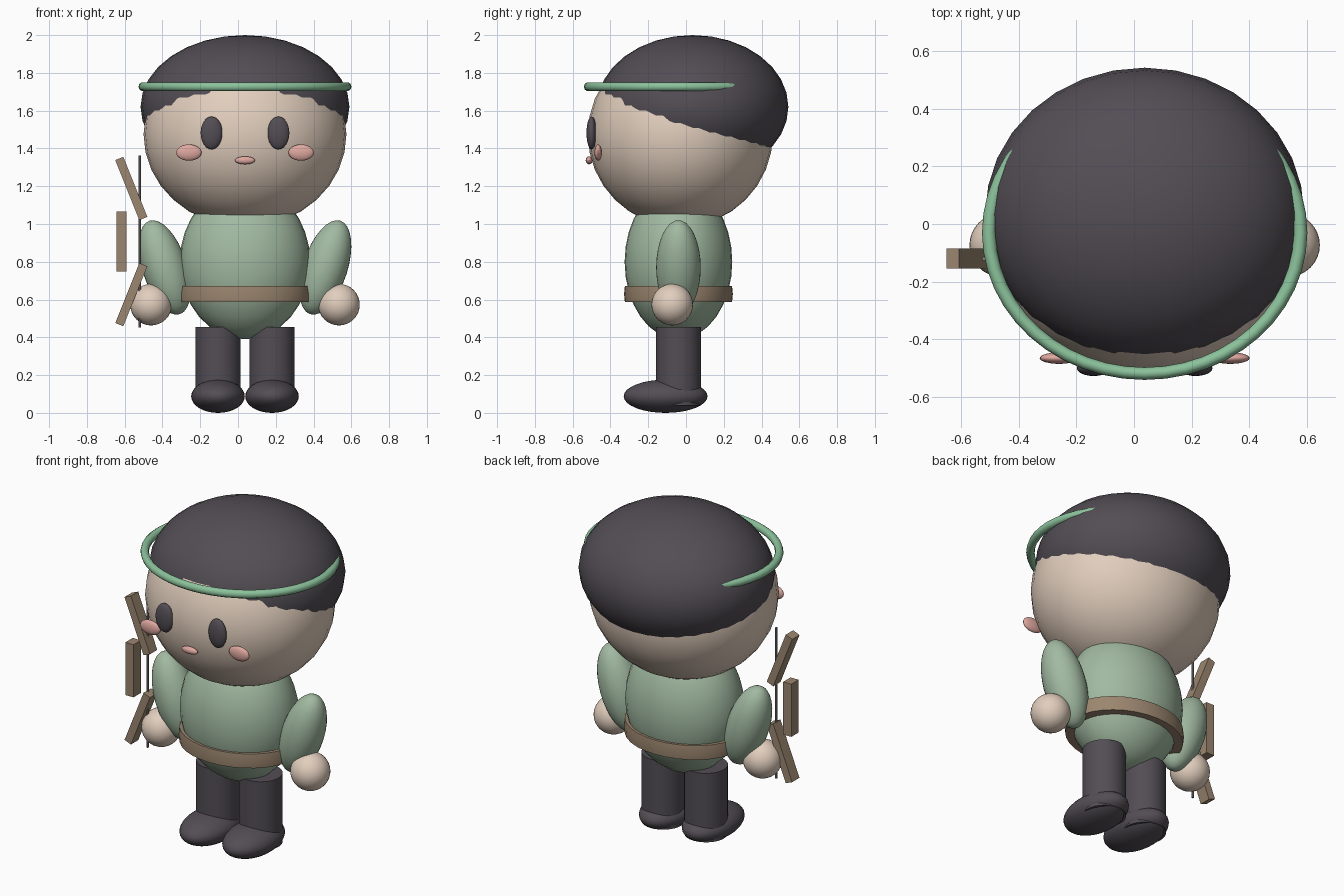
import bpy
import bmesh
from math import radians
from mathutils import Matrix, Vector

cube = bpy.data.objects.get("Cube")
if cube:
    bpy.data.objects.remove(cube, do_unlink=True)


def material(name, r, g, b):
    m = bpy.data.materials.new(name)
    m.use_nodes = True
    m.diffuse_color = (r, g, b, 1)
    m.node_tree.nodes["Principled BSDF"].inputs["Base Color"].default_value = (r, g, b, 1)
    return m


SKIN = material("warm skin", 0.76, 0.62, 0.51)
DARK = material("charcoal", 0.085, 0.075, 0.09)
SHIRT = material("sage green", 0.36, 0.49, 0.36)
BAND = material("bright leaf green", 0.26, 0.54, 0.33)
WOOD = material("brown wood", 0.33, 0.24, 0.16)
BLUSH = material("pink blush", 0.74, 0.39, 0.35)
CORD = material("grey cord", 0.25, 0.23, 0.22)

MID = 0.037  # the figure's plane of symmetry


def finish(name, bm, mat, loc, tilt=0, smooth=True):
    mesh = bpy.data.meshes.new(name)
    bmesh.ops.recalc_face_normals(bm, faces=bm.faces)
    bm.to_mesh(mesh)
    bm.free()
    mesh.materials.append(mat)
    obj = bpy.data.objects.new(name, mesh)
    bpy.context.collection.objects.link(obj)
    obj.location = loc
    obj.rotation_euler.y = radians(tilt)
    if smooth:
        bpy.ops.object.select_all(action='DESELECT')
        obj.select_set(True)
        bpy.context.view_layer.objects.active = obj
        bpy.ops.object.shade_smooth_by_angle(angle=radians(35))
    return obj


def ellipsoid(name, mat, loc, radii, tilt=0, seg=32, rings=16):
    bm = bmesh.new()
    bmesh.ops.create_uvsphere(bm, u_segments=seg, v_segments=rings, radius=1,
                              matrix=Matrix.Diagonal((*radii, 1)))
    return finish(name, bm, mat, loc, tilt)


def cylinder(name, mat, loc, radius, height, seg=32):
    bm = bmesh.new()
    bmesh.ops.create_cone(bm, cap_ends=True, segments=seg, radius1=radius,
                          radius2=radius, depth=height)
    return finish(name, bm, mat, loc)


def box(name, mat, loc, size, tilt=0):
    bm = bmesh.new()
    bmesh.ops.create_cube(bm, size=1, matrix=Matrix.Diagonal((*size, 1)))
    return finish(name, bm, mat, loc, tilt, smooth=False)


# Head and cap of hair
ellipsoid("head", SKIN, (MID, -0.03, 1.475), (0.537, 0.49, 0.49))
ellipsoid("hair", DARK, (MID, 0.035, 1.62), (0.553, 0.507, 0.38))

# Headband, sinking into the hair at the back
bpy.ops.mesh.primitive_torus_add(major_radius=0.54, minor_radius=0.024, major_segments=48,
                                 minor_segments=10, location=(MID, -0.03, 1.727))
headband = bpy.context.object
headband.name = "headband"
headband.scale.y = 0.905
headband.data.materials.append(BAND)
bpy.ops.object.shade_smooth_by_angle(angle=radians(60))

# Torso
ellipsoid("torso", SHIRT, (MID, -0.04, 0.80), (0.345, 0.285, 0.41))

# Belt: a short ring with a faint crest around its middle
bm = bmesh.new()
profile = [(0.7, -0.043), (0.985, -0.043), (1.0, 0), (0.985, 0.043), (0.7, 0.043)]
points = [bm.verts.new((x, 0, z)) for x, z in profile]
edges = [bm.edges.new(pair) for pair in zip(points, points[1:])]
bmesh.ops.spin(bm, geom=points + edges, cent=(0, 0, 0), axis=(0, 0, 1),
               angle=radians(360), steps=32, use_duplicate=False)
bmesh.ops.remove_doubles(bm, verts=bm.verts, dist=0.0001)
bmesh.ops.scale(bm, vec=Vector((0.353, 0.288, 1)), verts=bm.verts)
finish("belt", bm, WOOD, (MID, -0.04, 0.629))

# Mouth
ellipsoid("mouth", BLUSH, (MID, -0.513, 1.337), (0.053, 0.018, 0.021), seg=24, rings=12)

# Paired parts
for side, s in (("left", 1), ("right", -1)):
    ellipsoid(side + "_eye", DARK, (MID + s * 0.177, -0.5, 1.482),
              (0.058, 0.027, 0.087), seg=24, rings=12)
    ellipsoid(side + "_cheek", BLUSH, (MID + s * 0.297, -0.465, 1.378),
              (0.067, 0.02, 0.043), seg=24, rings=12)
    ellipsoid(side + "_arm", SHIRT, (MID + s * 0.425, -0.04, 0.77),
              (0.118, 0.118, 0.26), tilt=s * 18)
    ellipsoid(side + "_hand", SKIN, (MID + s * 0.4975, -0.073, 0.573), (0.11, 0.11, 0.11))
    cylinder(side + "_leg", DARK, (MID + s * 0.143, -0.04, 0.248), 0.12, 0.416)
    ellipsoid(side + "_shoe", DARK, (MID + s * 0.143, -0.108, 0.088), (0.142, 0.222, 0.088))

# Bow beside the right hand
BOW_Y = -0.12
box("bow_grip", WOOD, (-0.617, BOW_Y, 0.907), (0.054, 0.07, 0.318))
for name, s in (("upper", 1), ("lower", -1)):
    box(name + "_bow_limb", WOOD, (-0.565, BOW_Y, 0.907 + s * 0.281),
        (0.046, 0.07, 0.342), tilt=-21.8 * s)
cylinder("bow_string", CORD, (-0.52, BOW_Y, 0.907), 0.007, 0.91, seg=8)
